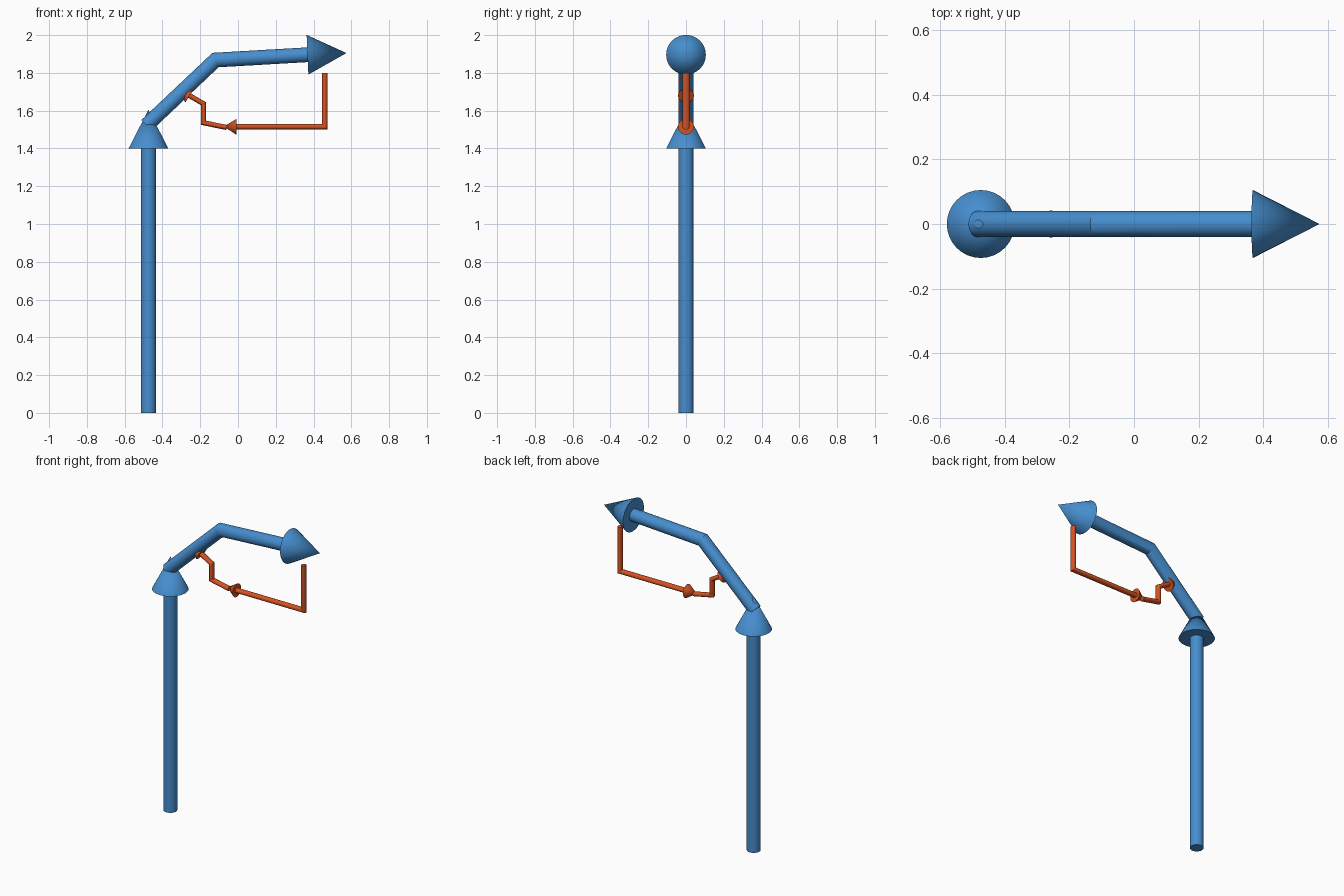
import bpy, bmesh, math
from mathutils import Vector

if "Cube" in bpy.data.objects:
    bpy.data.objects.remove(bpy.data.objects["Cube"])

SIDES = 32
Y = Vector((0, 1, 0))


def material(name, rgb):
    m = bpy.data.materials.new(name)
    m.diffuse_color = (*rgb, 1)
    m.use_nodes = True
    m.node_tree.nodes["Principled BSDF"].inputs["Base Color"].default_value = m.diffuse_color
    return m


blue = material("blue", (0.062, 0.27, 0.62))
orange = material("burnt_orange", (0.66, 0.085, 0.015))


def finish(name, bm, mat):
    bmesh.ops.recalc_face_normals(bm, faces=bm.faces)
    mesh = bpy.data.meshes.new(name)
    bm.to_mesh(mesh)
    bm.free()
    mesh.materials.append(mat)
    ob = bpy.data.objects.new(name, mesh)
    bpy.context.collection.objects.link(ob)
    bpy.ops.object.select_all(action='DESELECT')
    ob.select_set(True)
    bpy.context.view_layer.objects.active = ob
    bpy.ops.object.shade_smooth_by_angle(angle=math.radians(30))
    return ob


def pipe(name, path, r_plane, r_depth, mat):
    """Mitred tube along a path of (x, z) points."""
    pts = [Vector((x, 0, z)) for x, z in path]
    dirs = [(b - a).normalized() for a, b in zip(pts, pts[1:])]
    bm = bmesh.new()
    rings = []
    for i, p in enumerate(pts):
        d0, d1 = dirs[max(i - 1, 0)], dirs[min(i, len(dirs) - 1)]
        across = (d0 + d1).normalized().cross(Y)
        across /= across.dot(d1.cross(Y))      # mitre stretch
        rings.append([bm.verts.new(p + across * r_plane * math.cos(t) + Y * r_depth * math.sin(t))
                      for t in (2 * math.pi * k / SIDES for k in range(SIDES))])
    for a, b in zip(rings, rings[1:]):
        for k in range(SIDES):
            n = (k + 1) % SIDES
            bm.faces.new((a[k], a[n], b[n], b[k]))
    bm.faces.new(rings[0])
    bm.faces.new(rings[-1])
    return finish(name, bm, mat)


def arrow_head(name, base, tip, radius, mat):
    """Closed cone from a base centre to a tip, both (x, z)."""
    a, b = Vector((base[0], 0, base[1])), Vector((tip[0], 0, tip[1]))
    across = (b - a).normalized().cross(Y)
    bm = bmesh.new()
    ring = [bm.verts.new(a + (across * math.cos(t) + Y * math.sin(t)) * radius)
            for t in (2 * math.pi * k / SIDES for k in range(SIDES))]
    apex = bm.verts.new(b)
    for k in range(SIDES):
        bm.faces.new((ring[k], ring[(k + 1) % SIDES], apex))
    bm.faces.new(ring)
    return finish(name, bm, mat)


# Upright arrow
pipe("upright_shaft", [(-0.474, 0), (-0.474, 1.40)], 0.04, 0.04, blue)
arrow_head("upright_head", (-0.474, 1.40), (-0.474, 1.605), 0.105, blue)

# Bent upper arrow
pipe("bent_shaft", [(-0.485, 1.522), (-0.119, 1.868), (0.368, 1.896)], 0.039, 0.04, blue)
arrow_head("bent_head", (0.368, 1.896), (0.574, 1.905), 0.105, blue)

# Thin return path made of two arrows
pipe("return_shaft", [(0.46, 1.80), (0.46, 1.515), (-0.008, 1.515)], 0.0145, 0.018, orange)
arrow_head("return_head", (-0.008, 1.515), (-0.076, 1.516), 0.042, orange)
pipe("hook_shaft", [(-0.06, 1.511), (-0.183, 1.536), (-0.183, 1.637), (-0.257, 1.68)],
     0.0135, 0.018, orange)
arrow_head("hook_head", (-0.257, 1.68), (-0.329, 1.722), 0.042, orange)
